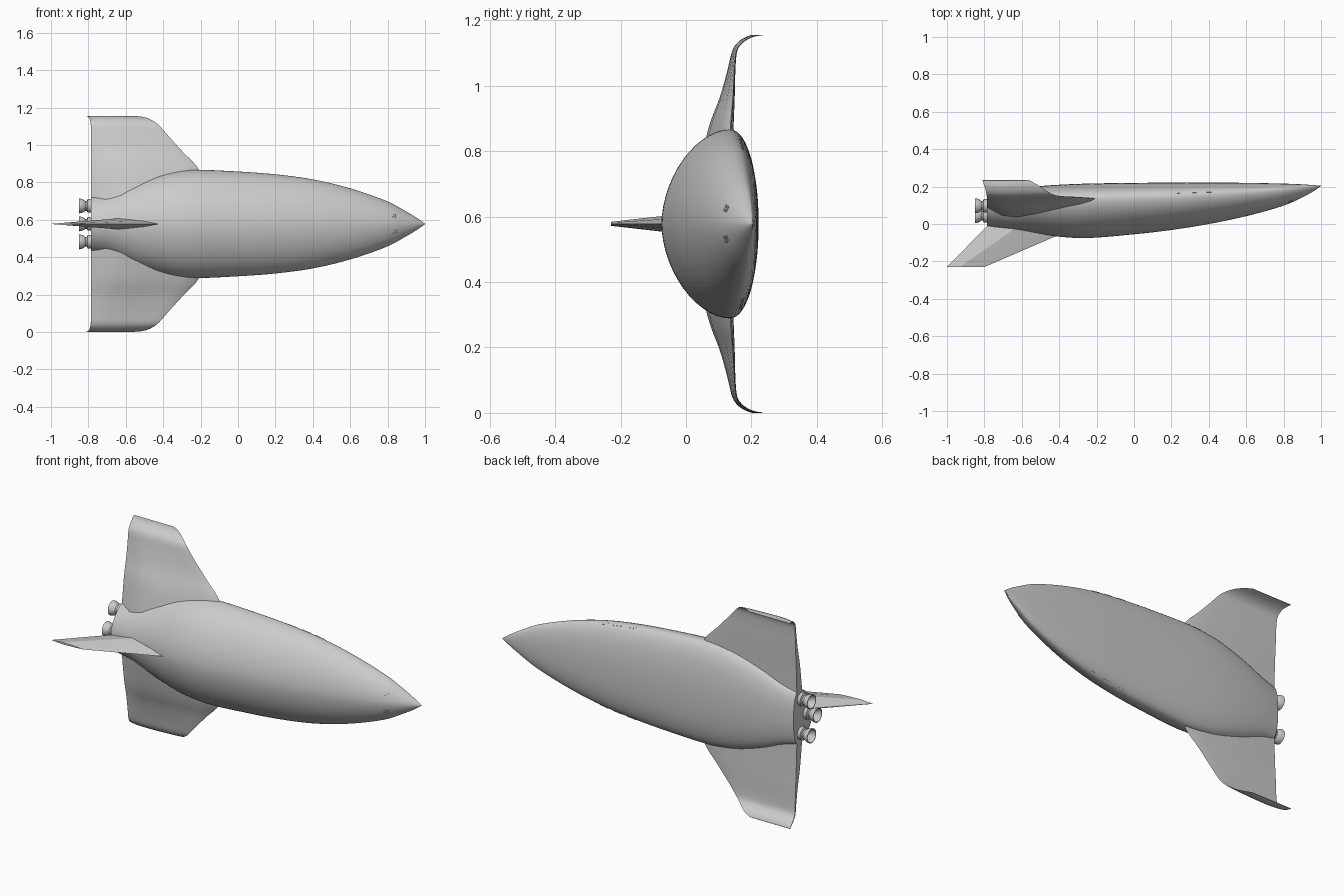
import bpy, bmesh, math
from mathutils import Vector, Matrix

if "Cube" in bpy.data.objects:
    bpy.data.objects.remove(bpy.data.objects["Cube"])

C = 0.578  # height of the long axis


def make(name, bm, angle=35, mirror=False):
    bmesh.ops.recalc_face_normals(bm, faces=bm.faces)
    me = bpy.data.meshes.new(name)
    bm.to_mesh(me)
    bm.free()
    for p in me.polygons:
        p.use_smooth = True
    me.set_sharp_from_angle(angle=math.radians(angle))
    ob = bpy.data.objects.new(name, me)
    bpy.context.collection.objects.link(ob)
    ob.location.z = C
    if mirror:
        m = ob.modifiers.new("mirror", 'MIRROR')
        m.use_axis = (False, False, True)
    return ob


def loft(rings, caps=True):
    bm = bmesh.new()
    vs = [[bm.verts.new(p) for p in r] for r in rings]
    n = len(rings[0])
    for a, b in zip(vs, vs[1:]):
        for i in range(n):
            j = (i + 1) % n
            bm.faces.new((a[i], a[j], b[j], b[i]))
    if caps:
        bm.faces.new(vs[0])
        bm.faces.new(vs[-1])
    return bm


def spline(rows, t):
    # smooth interpolation of table rows, first column is the key
    n = len(rows)
    i = max(k for k in range(n - 1) if rows[k][0] <= t or k == 0)

    def slope(k, c):
        a, b = rows[max(k - 1, 0)], rows[min(k + 1, n - 1)]
        return (b[c] - a[c]) / (b[0] - a[0])
    p, q = rows[i], rows[i + 1]
    h = q[0] - p[0]
    u = (t - p[0]) / h
    return [(2*u**3 - 3*u*u + 1) * p[c] + (u**3 - 2*u*u + u) * h * slope(i, c)
            + (3*u*u - 2*u**3) * q[c] + (u**3 - u*u) * h * slope(i + 1, c)
            for c in range(1, len(p))]


# Hull stations: x, half width, domed side y, flat side y
HULL = [(-.785, .15, -.01, .165), (-.7, .168, -.022, .18), (-.6, .21, -.035, .193),
        (-.5, .245, -.052, .203), (-.4, .272, -.068, .21), (-.25, .289, -.075, .216),
        (0, .28, -.055, .22), (.2, .265, -.032, .221), (.4, .238, 0, .222),
        (.6, .19, .042, .22), (.8, .12, .098, .216), (.9, .066, .142, .212),
        (.96, .03, .175, .208), (1, .001, .203, .205)]


def hull_point(x, t):
    w, top, flat = spline(HULL, x)
    mid = flat - .29 * w
    c, s = math.cos(t), math.sin(t)
    e = 2 / 1.8 if s < 0 else 2 / 2.2
    y = mid + (flat - mid) * abs(s)**e if s > 0 else mid - (mid - top) * abs(s)**e
    return Vector((x, y, math.copysign(w * abs(c)**e, c)))


N = 56
xs = [-.785 + 1.785 * i / 48 for i in range(49)]
make("hull", loft([[hull_point(x, 2 * math.pi * i / N) for i in range(N)] for x in xs]))

# Wings: half span, y, leading x, trailing x, thickness, tilt in degrees
WING = [(.10, .125, -.13, -.785, .105, 0), (.285, .135, -.205, -.785, .072, 0),
        (.385, .143, -.295, -.785, .042, 2), (.47, .148, -.372, -.785, .022, 5),
        (.525, .154, -.42, -.787, .014, 22), (.55, .168, -.452, -.79, .011, 45),
        (.566, .19, -.485, -.795, .008, 65), (.574, .212, -.52, -.803, .006, 78),
        (.577, .234, -.56, -.81, .004, 85)]
# Wing section: fraction of chord, offset as fraction of thickness (+ is domed side)
SECTION = [(0, 0), (.04, .17), (.15, .4), (.35, .66), (.55, .86), (.75, .95), (.88, .8), (1, .4),
           (1, -.08), (.8, -.12), (.5, -.14), (.2, -.12), (.04, -.06)]
rings = []
for k in range(33):
    f = k / 32 * (len(WING) - 1)
    h, y, le, te, th, tilt = spline([(i,) + r for i, r in enumerate(WING)], f)
    a = math.radians(tilt)
    rings.append([(le + (te - le) * u, y - math.cos(a) * v * th,
                   min(h + math.sin(a) * v * th, .578)) for u, v in SECTION])
make("wings", loft(rings), 40, mirror=True)

# Tail fin: y, leading x, trailing x, half thickness
rings = []
for y, le, te, th in [(.06, -.13, -.72, .042), (-.01, -.29, -.785, .031), (-.23, -.80, -1.0, .006)]:
    outline = [(0, 0), (.3, .6), (.66, 1), (1, .08)]
    side = [(le + (te - le) * u, y, th * v) for u, v in outline]
    rings.append(side + [(x, yy, -z) for x, yy, z in reversed(side[1:])])
make("tail_fin", loft(rings), 20)

# Engine bells, turned round the x axis
BELL = [(-.76, .03), (-.79, .036), (-.804, .036), (-.808, .026), (-.816, .026),
        (-.825, .033), (-.838, .038), (-.851, .040), (-.851, .036), (-.835, .033), (-.815, .014)]


def engine(name, y, z):
    seg = 28
    bm = loft([[(x, y + r * math.cos(2 * math.pi * i / seg), z + r * math.sin(2 * math.pi * i / seg))
                for i in range(seg)] for x, r in BELL])
    make(name, bm)


for name, y, z in [("upper_engine", .097, .096), ("lower_engine", .097, -.096), ("middle_engine", .044, 0)]:
    engine(name, y, z)


# Small surface fittings laid flush on the hull, mirrored
def fitting(name, spots, size):
    bm = bmesh.new()
    for x, t in spots:
        p = hull_point(x, t)
        du = (hull_point(x + .01, t) - p).normalized()
        n = du.cross(hull_point(x, t + .02) - p).normalized()
        m = Matrix((du, n.cross(du), n)).transposed().to_4x4()
        m.translation = p
        bmesh.ops.create_cube(bm, size=1, matrix=m @ Matrix.Diagonal((*size, 1)))
    make(name, bm, mirror=True)


fitting("nose_thrusters", [(x, t) for x in (.83, .845) for t in (-1.12, -1.0)], (.009, .009, .004))
fitting("side_hatches", [(.22, .25), (.31, .25), (.39, .25)], (.05, .008, .003))
